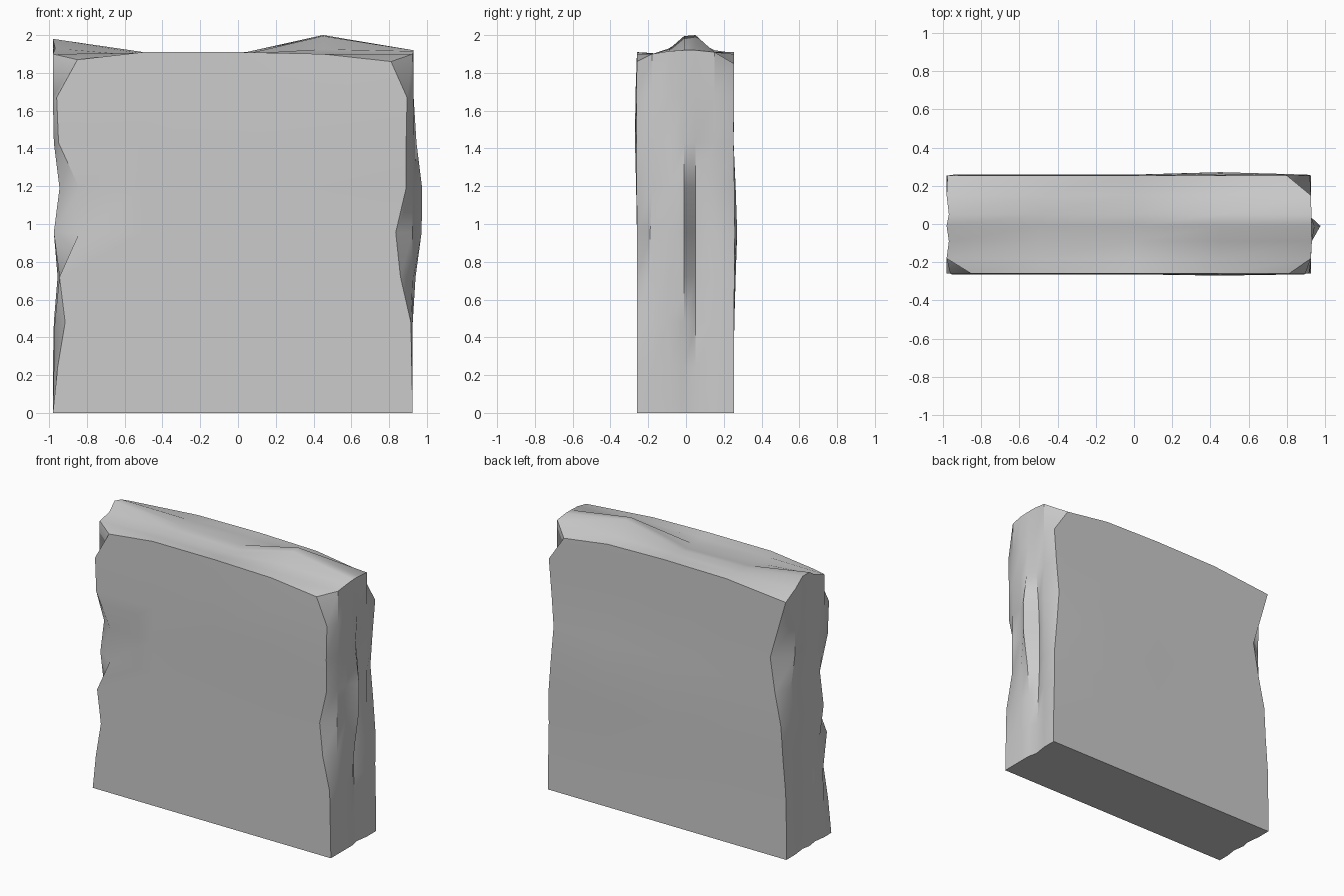
import bpy, bmesh

if "Cube" in bpy.data.objects:
    bpy.data.objects.remove(bpy.data.objects["Cube"])

ROWS = [0, .24, .48, .72, .955, 1.19, 1.43, 1.67, 1.91]      # heights of the rings
YS = [-.26, -.18, -.09, -.01, .05, .15, .253]                # lines across the thickness

# x of the four chipped vertical edges, per row
FL = [-.98, -.955, -.915, -.945, -.84, -.84, -.95, -.96, -.85]
FR = [.925, .92, .915, .86, .835, .89, .89, .895, .81]
BR = [.925, .925, .92, .92, .90, .88, .90, .92, .80]
BL = [-.98, -.98, -.975, -.955, -.94, -.89, -.85, -.92, -.975]

# x of the left and right end faces, per row
L_END = [-.98, -.975, -.97, -.945, -.975, -.945, -.975, -.98, -.98]
R_CREST = [.925, .92, .92, .94, .972, .975, .945, .93, .928]
R_GROOVE = [.91, .90, .89, .88, .88, .89, .91, .92, .928]

# top surface: columns from left to right, heights across the thickness
TOP_X = [-.98, -.5, 0, .45, .93]
TOP_Z = [[1.87, 1.90, 1.93, 1.98, 1.97, 1.92, 1.86],
         [1.91, 1.905, 1.89, 1.90, 1.91, 1.91, 1.905],
         [1.91, 1.90, 1.89, 1.89, 1.90, 1.91, 1.91],
         [1.90, 1.90, 1.925, 1.995, 2.0, 1.91, 1.90],
         [1.86, 1.90, 1.915, 1.92, 1.92, 1.91, 1.85]]


def end_x(k, j, right):
    """x of an end face at row k and thickness line j"""
    if right:
        return [FR[k], .925, .93 if k > 2 else .925,
                R_CREST[k], R_GROOVE[k], .925, BR[k]][j]
    e = L_END[k]
    return [FL[k], e, e + .012, e + .025 * (k % 8 > 0), e + .012, e, BL[k]][j]


def point(k, i, j):
    """surface point at row k, column i (0-4), thickness line j (0-6)"""
    x = TOP_X[i]
    if i in (0, 4):
        x = end_x(k, j, i == 4)
    z = TOP_Z[i][j] if k == 8 else ROWS[k]
    y = YS[j]
    if j == 0:      # slight bulge of the front face, high up
        y -= [0, 0, 0, 0, 0, .004, .01, .008, 0][k] * (.3 + .7 * (i == 3))
    if j == 6:      # slight bulge of the back face, half way up
        y += [0, 0, .003, .01, .018, .01, -.003, .002, 0][k] * (.3 + .7 * (i == 3))
    if j == 1 and k in (3, 4) and i == 4:
        y += -.01
    return x, y, z


# order of the (column, line) pairs around one ring
loop = ([(i, 0) for i in range(5)] + [(4, j) for j in range(1, 7)] +
        [(i, 6) for i in range(3, -1, -1)] + [(0, j) for j in range(5, 0, -1)])

bm = bmesh.new()
rings = [[bm.verts.new(point(k, i, j)) for i, j in loop] for k in range(9)]

# walls and underside
n = len(loop)
for a, b in zip(rings, rings[1:]):
    for s in range(n):
        t = (s + 1) % n
        bm.faces.new((a[s], a[t], b[t], b[s]))
bm.faces.new(rings[0][::-1])

# uneven top with its ridge
grid = dict(zip(loop, rings[8]))
for i in range(5):
    for j in range(7):
        if (i, j) not in grid:
            grid[i, j] = bm.verts.new(point(8, i, j))
for i in range(4):
    for j in range(6):
        bm.faces.new((grid[i, j], grid[i + 1, j], grid[i + 1, j + 1], grid[i, j + 1]))

bmesh.ops.recalc_face_normals(bm, faces=bm.faces)
mesh = bpy.data.meshes.new("stone_slab")
bm.to_mesh(mesh)
bm.free()
slab = bpy.data.objects.new("stone_slab", mesh)
bpy.context.collection.objects.link(slab)
bpy.context.view_layer.objects.active = slab
slab.select_set(True)
bpy.ops.object.shade_smooth_by_angle(angle=0.6)
